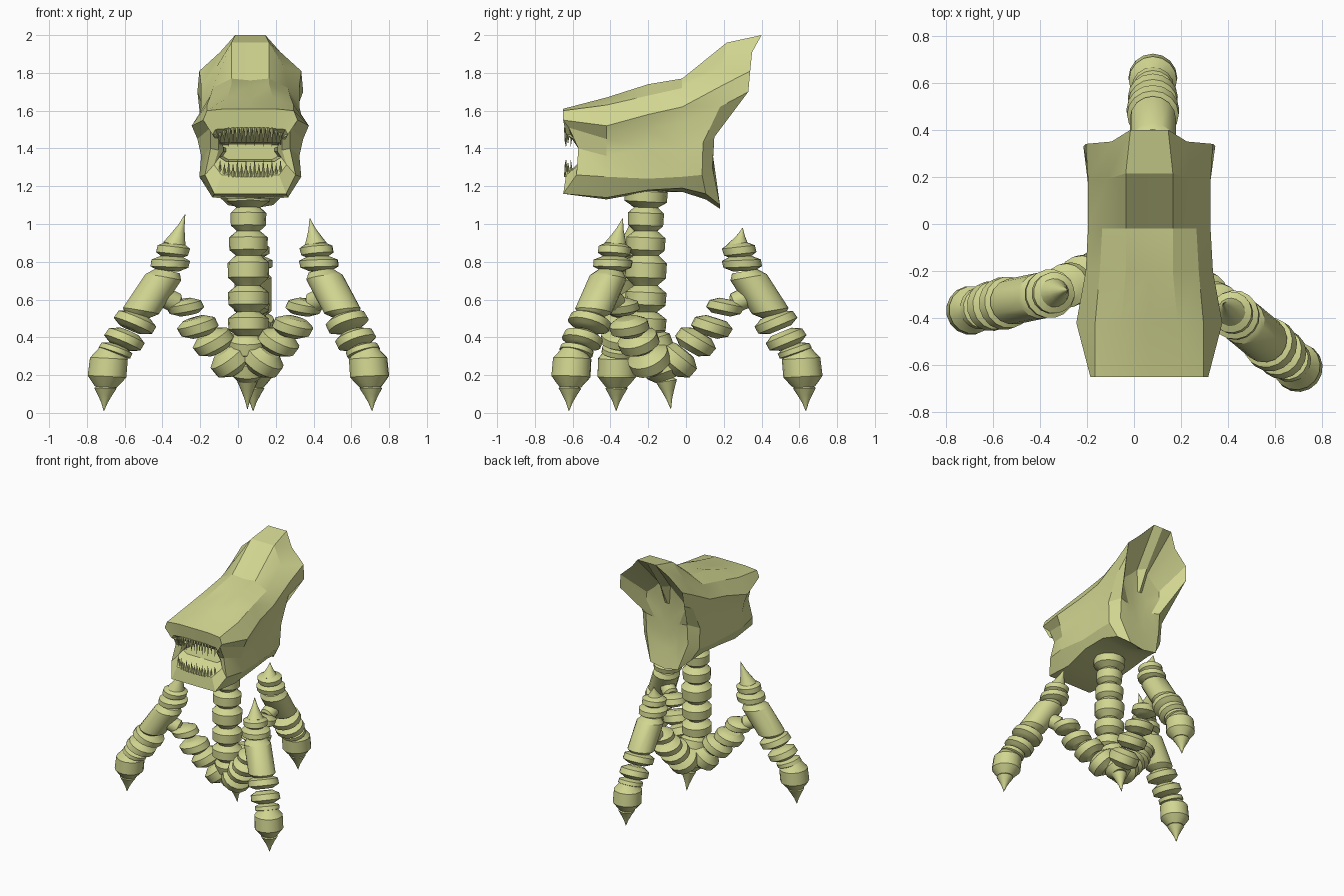
import bpy
import bmesh
import math
from mathutils import Vector

SIDES = 16
MID = 0.065  # centre line of the head
UP = Vector((0, 0, 1))

cube = bpy.data.objects.get("Cube")
if cube:
    bpy.data.objects.remove(cube, do_unlink=True)

bone = bpy.data.materials.new("pale olive bone")
bone.use_nodes = True
colour = (0.64, 0.67, 0.28, 1)
bone.diffuse_color = colour
bone.node_tree.nodes["Principled BSDF"].inputs["Base Color"].default_value = colour


def finish(bm, name, angle=30):
    """Turn a bmesh into a shaded, coloured object."""
    bmesh.ops.recalc_face_normals(bm, faces=bm.faces)
    mesh = bpy.data.meshes.new(name)
    bm.to_mesh(mesh)
    bm.free()
    mesh.materials.append(bone)
    obj = bpy.data.objects.new(name, mesh)
    bpy.context.collection.objects.link(obj)
    bpy.ops.object.select_all(action='DESELECT')
    obj.select_set(True)
    bpy.context.view_layer.objects.active = obj
    bpy.ops.object.shade_smooth_by_angle(angle=math.radians(angle))
    return obj


def bridge(bm, a, b):
    for i in range(len(a)):
        j = (i + 1) % len(a)
        bm.faces.new((a[i], a[j], b[j], b[i]))


def lathe(bm, start, end, radius, profile, sides=SIDES, level=0):
    """Spin a (position, radius) profile around start-end; level flattens the rings."""
    start, end = Vector(start), Vector(end)
    axis = (end - start).normalized()
    upright = UP if axis.z > 0 else -UP
    turn = axis.lerp(upright, level).to_track_quat('Z', 'Y')
    rings = []
    for t, r in profile:
        centre = start.lerp(end, t)
        ring = []
        for i in range(sides):
            a = math.tau * i / sides
            offset = Vector((math.cos(a), math.sin(a), 0)) * r * radius
            ring.append(bm.verts.new(centre + turn @ offset))
        rings.append(ring)
    for a, b in zip(rings, rings[1:]):
        bridge(bm, a, b)
    bm.faces.new(rings[0])
    bm.faces.new(rings[-1])


# Shapes shared by every limb
BEAD = [(-0.15, 0.55), (0, 0.72), (0.2, 0.98), (0.8, 1), (1, 0.75), (1.15, 0.55)]
DRUM = [(-0.1, 0.7), (0, 0.88), (0.06, 1), (0.95, 1), (1, 0.88), (1.1, 0.6)]
CLAW = [(0, 0.8), (0.08, 1), (0.35, 0.65), (0.65, 0.3), (1, 0.02)]

# Head: half outlines from crown to chin, front to back
FRONT = (0, 0, 0, 0, 0.03, 0.08, 0.07, 0, 0)
BACK = (0.07, 0.07, 0.02, 0.01, 0, -0.18, -0.19, -0.15, -0.15)
STATIONS = [
    (-0.65, FRONT, 1, [(0, 1.61), (0.13, 1.61), (0.23, 1.6), (0.25, 1.55), (0.21, 1.51),
                       (0.21, 1.4), (0.24, 1.26), (0.19, 1.16), (0, 1.16)]),
    (-0.42, FRONT, 0, [(0, 1.66), (0.12, 1.67), (0.23, 1.63), (0.31, 1.52), (0.28, 1.45),
                       (0.26, 1.36), (0.27, 1.25), (0.2, 1.14), (0, 1.13)]),
    (-0.2, FRONT, 0, [(0, 1.73), (0.1, 1.74), (0.21, 1.68), (0.27, 1.58), (0.25, 1.5),
                      (0.25, 1.4), (0.25, 1.24), (0.22, 1.18), (0, 1.17)]),
    (-0.02, FRONT, 0, [(0, 1.76), (0.1, 1.77), (0.2, 1.72), (0.26, 1.62), (0.24, 1.54),
                       (0.25, 1.4), (0.25, 1.25), (0.21, 1.19), (0, 1.17)]),
    (0.18, BACK, 0.5, [(0, 1.96), (0.1, 1.96), (0.18, 1.83), (0.26, 1.73), (0.25, 1.62),
                       (0.25, 1.43), (0.24, 1.26), (0.18, 1.16), (0, 1.13)]),
    (0.33, BACK, 1, [(0, 2.0), (0.08, 2.0), (0.16, 1.91), (0.27, 1.81), (0.28, 1.7),
                     (0.18, 1.46), (0.18, 1.3), (0.12, 1.1), (0, 1.08)]),
]

bm = bmesh.new()
rings = []
for y, shift, amount, half in STATIONS:
    pts = [(x, y + amount * s, z) for (x, z), s in zip(half, shift)]
    pts += [(-x, yy, z) for x, yy, z in pts[-2:0:-1]]
    rings.append([bm.verts.new((MID + x, yy, z)) for x, yy, z in pts])
for a, b in zip(rings, rings[1:]):
    bridge(bm, a, b)


def inner_ring(ring, sx, sz, zc, place):
    """Copy a ring, shrunk about the centre line, at a new depth."""
    return [bm.verts.new((MID + (v.co.x - MID) * sx, place(v.co.y),
                          zc + (v.co.z - zc) * sz)) for v in ring]


# Open mouth: gum rim, sloping gums, then a narrow throat
gum = inner_ring(rings[0], 0.8, 0.55, 1.38, lambda y: y + 0.015)
throat = inner_ring(gum, 0.85, 0.4, 1.38, lambda y: -0.54)
gullet = inner_ring(throat, 0.9, 0.8, 1.38, lambda y: -0.35)
for a, b in ((rings[0], gum), (gum, throat), (throat, gullet)):
    bridge(bm, a, b)
bm.faces.new(gullet)

# Shallow hollow under the crest with a central ridge, running into the nape
fold = inner_ring(rings[-1], 0.6, 0.55, 1.42, lambda y: 0.13 + y * 0.1)
fold[0].co.y += 0.05
hollow = inner_ring(fold, 0.4, 0.5, 1.42, lambda y: 0.14)
bridge(bm, rings[-1], fold)
bridge(bm, fold, hollow)
bm.faces.new(hollow)
finish(bm, "head", 20)

# Teeth: two rows of thin spikes
for name, base, tip in (("upper_teeth", 1.51, 1.41), ("lower_teeth", 1.25, 1.34)):
    bm = bmesh.new()
    count = 15
    for i in range(count):
        u = 2 * i / (count - 1) - 1
        x, y = MID + 0.16 * u, -0.635 + 0.03 * u ** 4
        reach = tip + (base - tip) * 0.2 * (i % 2)
        lathe(bm, (x, y, base), (x, y - 0.005, reach), 0.011, [(0, 1), (1, 0.04)], 4)
    finish(bm, name)

# Neck: stacked vertebrae
HUB = Vector((0.05, -0.14, 0))
bm = bmesh.new()
for top, bottom, r in ((1.19, 1.1, 0.115), (1.08, 0.97, 0.095), (0.95, 0.84, 0.103),
                       (0.82, 0.69, 0.11), (0.66, 0.55, 0.108), (0.52, 0.42, 0.108)):
    lathe(bm, (0.055, -0.215, bottom), (0.055, -0.21, top), r, BEAD)
finish(bm, "neck")

# Tail hub under the neck, ending in a spike
bm = bmesh.new()
lathe(bm, (0.05, -0.19, 0.41), (0.05, -0.16, 0.31), 0.105, BEAD)
lathe(bm, (0.05, -0.15, 0.3), (0.05, -0.11, 0.19), 0.095, BEAD)
lathe(bm, (0.05, -0.105, 0.18), (0.05, -0.08, 0.02), 0.055, CLAW)
finish(bm, "tail_hub")

# Leg pieces: (run, height) at both ends, radius, shape, levelling
LEG = [
    (0.17, 0.83, 0.13, 0.89, 0.088, BEAD, 0.6),
    (0.2, 0.76, 0.17, 0.82, 0.104, BEAD, 0.8),
    (0.25, 0.73, 0.56, 0.53, 0.098, DRUM, 0.7),
    (0.57, 0.51, 0.66, 0.45, 0.112, BEAD, 0.3),
    (0.7, 0.42, 0.79, 0.36, 0.106, BEAD, 0.3),
    (0.83, 0.35, 0.88, 0.31, 0.09, BEAD, 0.3),
    (0.93, 0.32, 0.97, 0.16, 0.104, BEAD, 0.5),
    (0.98, 0.14, 1, 0.01, 0.06, CLAW, 0.5),
]
# Arm pieces from the hub out to the leg
ARM = [
    (0.12, 0.24, 0.25, 0.32, 0.113, BEAD, 0),
    (0.33, 0.34, 0.44, 0.41, 0.108, BEAD, 0.2),
    (0.52, 0.42, 0.6, 0.49, 0.105, BEAD, 0.4),
    (0.67, 0.53, 0.74, 0.59, 0.095, BEAD, 0.6),
    (0.8, 0.58, 0.97, 0.62, 0.055, DRUM, 0),
]


def limb(bm, pieces, inner, outer):
    for s, z, t, w, r, shape, level in pieces:
        lathe(bm, inner.lerp(outer, s) + UP * z, inner.lerp(outer, t) + UP * w, r, shape,
              level=level)


# Three legs: top of the leg, foot, and the tip of the hip spike
for side, top, foot, tip in (
        ("right", (-0.28, -0.28, 0), (-0.71, -0.37, 0), (-0.28, -0.28, 1.05)),
        ("left", (0.365, -0.335, 0), (0.71, -0.62, 0), (0.38, -0.335, 1.03)),
        ("back", (0.08, 0.22, 0), (0.08, 0.635, 0), (0.07, 0.3, 0.98))):
    top, foot = Vector(top), Vector(foot)
    bm = bmesh.new()
    limb(bm, LEG, top, foot)
    lathe(bm, top.lerp(foot, 0.14) + UP * 0.87, tip, 0.064, CLAW)
    finish(bm, side + "_leg")
    bm = bmesh.new()
    limb(bm, ARM, HUB, top.lerp(foot, 0.32))
    finish(bm, side + "_arm")
